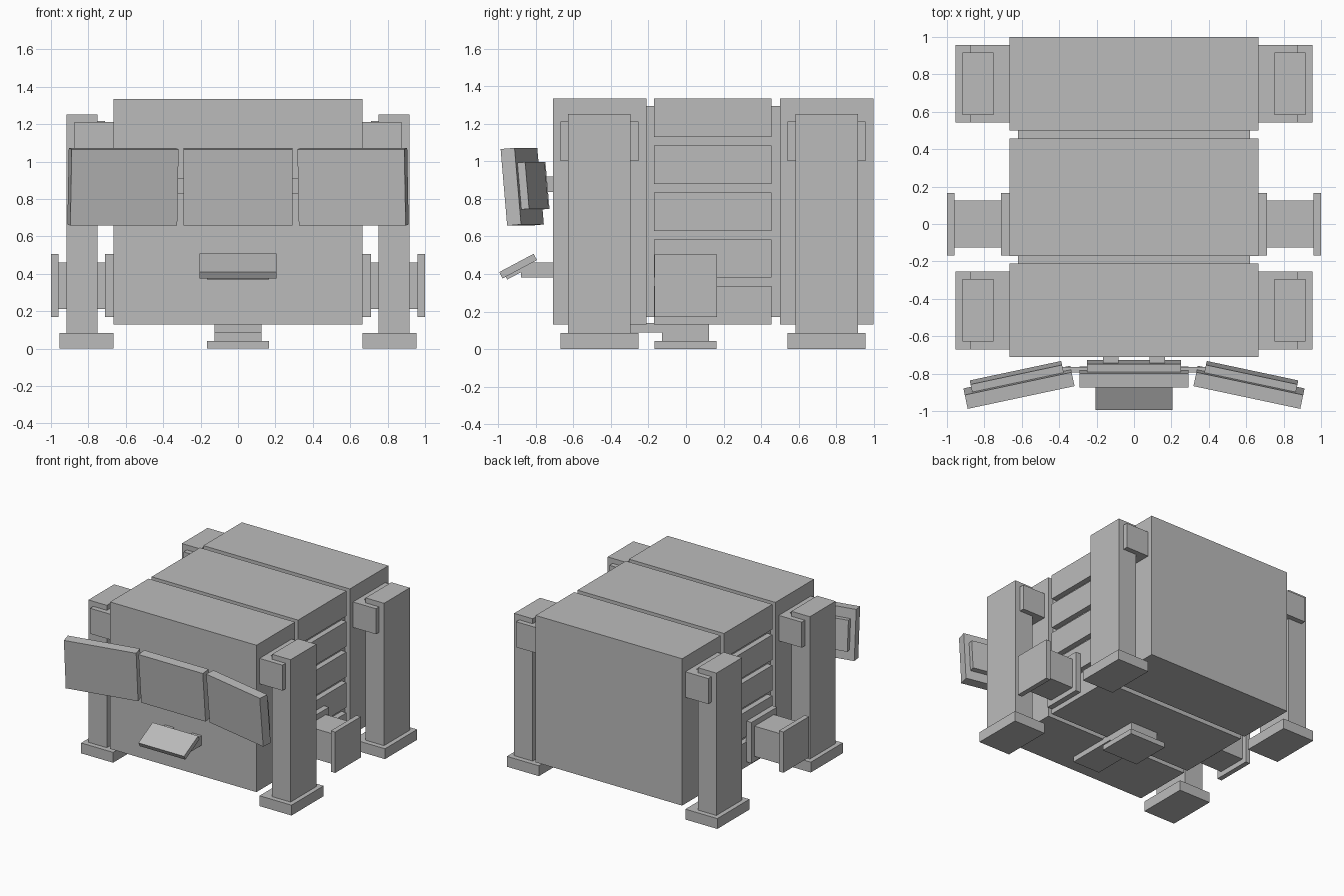
import bpy
from math import radians
from mathutils import Matrix, Vector

if "Cube" in bpy.data.objects:
    bpy.data.objects.remove(bpy.data.objects["Cube"])

grey = bpy.data.materials.new("plain_grey")
grey.diffuse_color = (0.5, 0.5, 0.5, 1)
grey.use_nodes = True
grey.node_tree.nodes["Principled BSDF"].inputs["Base Color"].default_value = grey.diffuse_color


def box(name, x, y, z, frame=None):
    """Box spanning the x, y, z ranges, optionally placed in a tilted frame."""
    lo, hi = zip(x, y, z)
    centre = [(a + b) / 2 for a, b in zip(lo, hi)]
    size = [b - a for a, b in zip(lo, hi)]
    bpy.ops.mesh.primitive_cube_add(size=1)
    ob = bpy.context.object
    ob.name = name
    ob.data.transform(Matrix.Translation(centre) @ Matrix.Diagonal((*size, 1)))
    if frame:
        ob.matrix_world = frame
    ob.data.materials.append(grey)
    return ob


def pair(name, x, y, z):
    """Box on the right and its mirror on the left."""
    box(name + "_right", x, y, z)
    box(name + "_left", (-x[1], -x[0]), y, z)


# Main body: recessed core, two end blocks and a slatted middle
box("body_core", (-0.62, 0.62), (-0.6, 0.9), (0.17, 1.295))
box("body_front", (-0.665, 0.665), (-0.71, -0.21), (0.13, 1.335))
box("body_rear", (-0.665, 0.665), (0.5, 1.0), (0.13, 1.335))
for i in range(5):
    z = 0.13 + i * 0.25
    box(f"body_slat_{i}", (-0.665, 0.665), (-0.17, 0.457), (z, z + 0.205))

# Corner legs with feet and shoulder joints
for end, y in (("front", -0.462), ("rear", 0.75)):
    pair(f"{end}_leg", (0.75, 0.918), (y - 0.167, y + 0.167), (0.085, 1.253))
    pair(f"{end}_foot", (0.665, 0.955), (y - 0.208, y + 0.208), (0, 0.085))
    pair(f"{end}_shoulder", (0.66, 0.873), (y - 0.208, y + 0.208), (1.003, 1.212))
    pair(f"{end}_shoulder_cap", (0.71, 0.76), (y - 0.127, y + 0.127), (1.2, 1.218))

# Side stub arms
pair("side_mount", (0.66, 0.71), (-0.168, 0.165), (0.17, 0.505))
pair("side_shaft", (0.7, 0.965), (-0.125, 0.125), (0.212, 0.46))
pair("side_plate", (0.96, 1.0), (-0.168, 0.165), (0.17, 0.505))

# Centre foot under the body
box("centre_foot", (-0.165, 0.165), (-0.168, 0.162), (0, 0.042))
box("centre_stem", (-0.125, 0.125), (-0.127, 0.122), (0.04, 0.14))
box("underside_plate", (-0.125, 0.125), (-0.56, -0.12), (0.087, 0.14))

# Three tilted screens with rear housings
tilt = Matrix.Rotation(radians(5), 4, "X")
for name, x, y, turn in (("left", -0.615, -0.873, 12),
                         ("centre", 0, -0.818, 0),
                         ("right", 0.615, -0.873, -12)):
    frame = (Matrix.Translation(Vector((x, y, 0.865)))
             @ Matrix.Rotation(radians(turn), 4, "Z") @ tilt)
    box(f"{name}_screen", (-0.292, 0.292), (-0.038, 0.038), (-0.205, 0.205), frame)
    box(f"{name}_screen_back", (-0.25, 0.25), (0.036, 0.08), (-0.125, 0.125), frame)

# Screen links and mounts
pair("screen_link", (0.24, 0.42), (-0.795, -0.765), (0.83, 0.91))
pair("screen_mount", (0.083, 0.165), (-0.76, -0.7), (0.838, 0.92))

# Sloped keyboard tray on two arms
slope = Matrix.Translation((0, -0.895, 0.442)) @ Matrix.Rotation(radians(28), 4, "X")
box("tray", (-0.207, 0.207), (-0.104, 0.104), (-0.019, 0.019), slope)
box("tray_underside", (-0.165, 0.165), (-0.085, 0.06), (-0.036, -0.018), slope)
pair("tray_arm", (0.083, 0.165), (-0.88, -0.7), (0.38, 0.46))
